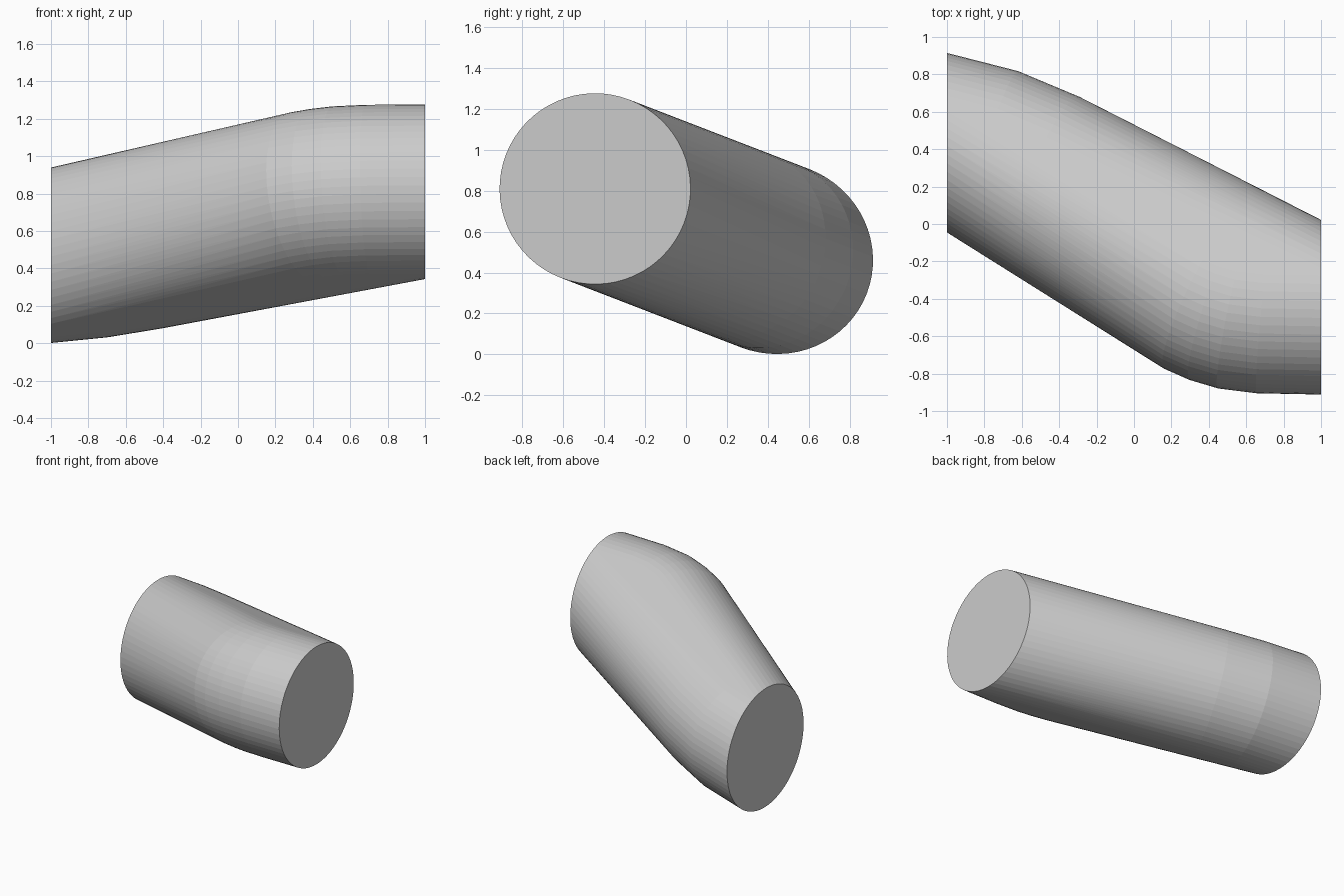
import bpy, bmesh
from math import sin, cos, radians, pi
from mathutils import Vector

if "Cube" in bpy.data.objects:
    bpy.data.objects.remove(bpy.data.objects["Cube"])

R, SEGMENTS = 0.467, 64
START = Vector((0, -0.445, 0.81))            # centre of the right end
SIDE = Vector((0, 0.933, -0.360))            # direction the pipe drifts toward
CROSS = Vector((0, 0.360, 0.933))
X = Vector((1, 0, 0))

# x, drift along SIDE, tilt in degrees, width along SIDE
RINGS = [
    (1.0, 0.0, 0, R), (0.70, 0.005, 6, R), (0.547, 0.024, 13, R),
    (0.447, 0.057, 20, R), (0.37, 0.095, 28, R),
    (-0.488, 0.752, 26, R), (-0.754, 0.874, 18, R), (-1.0, 0.943, 0, 0.482),
]


def add_ring(bm, x, drift, tilt, width):
    t = radians(tilt)
    centre = START + X * x + SIDE * drift
    across = (X * sin(t) + SIDE * cos(t)) * width
    for i in range(SEGMENTS):
        a = 2 * pi * i / SEGMENTS
        bm.verts.new(centre + across * cos(a) + CROSS * (R * sin(a)))


# Convex skin around the rings of a gently S-bent pipe
bm = bmesh.new()
for ring in RINGS:
    add_ring(bm, *ring)
bmesh.ops.convex_hull(bm, input=bm.verts[:])
bmesh.ops.delete(bm, geom=[v for v in bm.verts if not v.link_faces], context='VERTS')

# Merge the flat ends into single faces
bmesh.ops.dissolve_limit(bm, angle_limit=radians(0.2), verts=bm.verts[:], edges=bm.edges[:])
bmesh.ops.recalc_face_normals(bm, faces=bm.faces[:])

mesh = bpy.data.meshes.new("bent_cylinder")
bm.to_mesh(mesh)
bm.free()
bpy.context.collection.objects.link(bpy.data.objects.new("bent_cylinder", mesh))
